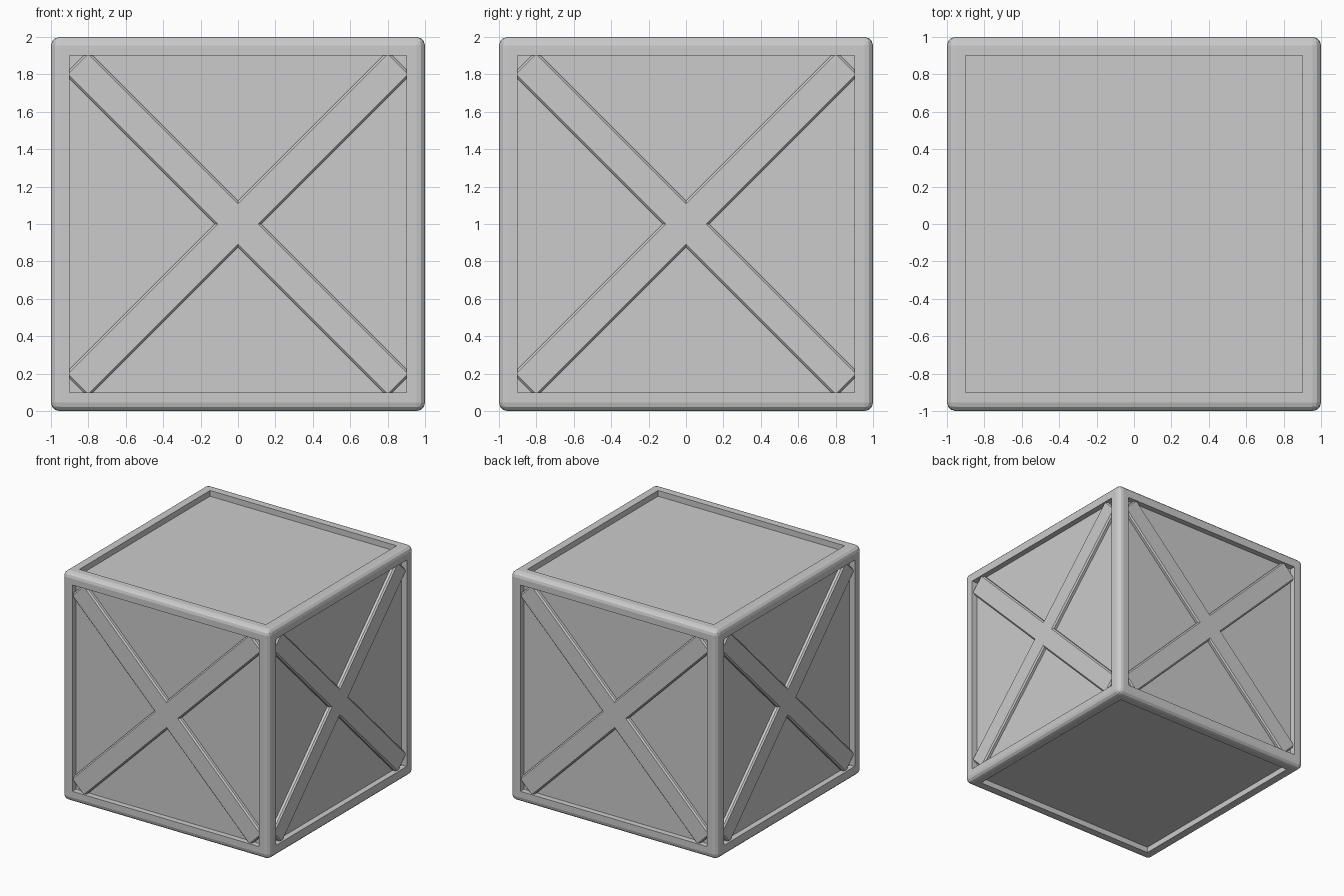
import bpy, bmesh
from math import pi, radians
from mathutils import Matrix, Vector

if "Cube" in bpy.data.objects:
    bpy.data.objects.remove(bpy.data.objects["Cube"])

RIM = 0.14      # frame width
DEPTH = 0.05    # panel recess
BRACE = 0.035   # brace height above the panel


def make_object(name, bm):
    bmesh.ops.recalc_face_normals(bm, faces=bm.faces[:])
    mesh = bpy.data.meshes.new(name)
    bm.to_mesh(mesh)
    bm.free()
    obj = bpy.data.objects.new(name, mesh)
    bpy.context.collection.objects.link(obj)
    return obj


# Crate body: cube with rounded edges and a recessed panel on each face
bm = bmesh.new()
bmesh.ops.create_cube(bm, size=2.0)
outer_edges = bm.edges[:]
panels = bm.faces[:]
bmesh.ops.inset_individual(bm, faces=panels, thickness=RIM)
bmesh.ops.inset_individual(bm, faces=panels, thickness=0.0, depth=-DEPTH)
bmesh.ops.bevel(bm, geom=[e for e in outer_edges if e.is_valid], offset=0.045,
                segments=3, profile=0.5, affect='EDGES')
bmesh.ops.translate(bm, verts=bm.verts[:], vec=(0, 0, 1))
make_object("crate_body", bm)


# Cross braces: one bevelled X-shaped prism per upright side
def cross_brace(name, angle):
    w, length = 0.088, 1.22
    arm = [(w, w), (length, w), (length, -w)]
    bm = bmesh.new()
    # Repeat one arm around the centre, turned 45 degrees to run corner to corner
    points = []
    for k in range(4):
        spin = Matrix.Rotation(-k * pi / 2 + pi / 4, 3, 'Y')
        points += [spin @ Vector((x, -(1 - DEPTH - 0.01 - 0.0), z)) for x, z in arm]
    # Arms run clockwise or not; order by outline
    outline = []
    for k in range(4):
        spin = Matrix.Rotation(-k * pi / 2 + pi / 4, 3, 'Y')
        for x, z in [(length, -w), (length, w), (w, w)]:
            outline.append(spin @ Vector((x, -(1 - DEPTH - 0.01), z)))
    base = bm.faces.new([bm.verts.new(p) for p in outline])
    ext = bmesh.ops.extrude_face_region(bm, geom=[base])
    top = [g for g in ext['geom'] if isinstance(g, bmesh.types.BMVert)]
    bmesh.ops.translate(bm, verts=top, vec=(0, -(BRACE + 0.01), 0))
    top_set = set(top)
    rim = [e for e in bm.edges if all(v in top_set for v in e.verts)]
    bmesh.ops.bevel(bm, geom=rim, offset=0.012, segments=1, affect='EDGES')
    bmesh.ops.transform(bm, verts=bm.verts[:],
                        matrix=Matrix.Translation((0, 0, 1)) @ Matrix.Rotation(angle, 4, 'Z'))
    make_object(name, bm)


for i, side in enumerate(("front", "right", "back", "left")):
    cross_brace(side + "_cross_brace", i * pi / 2)
